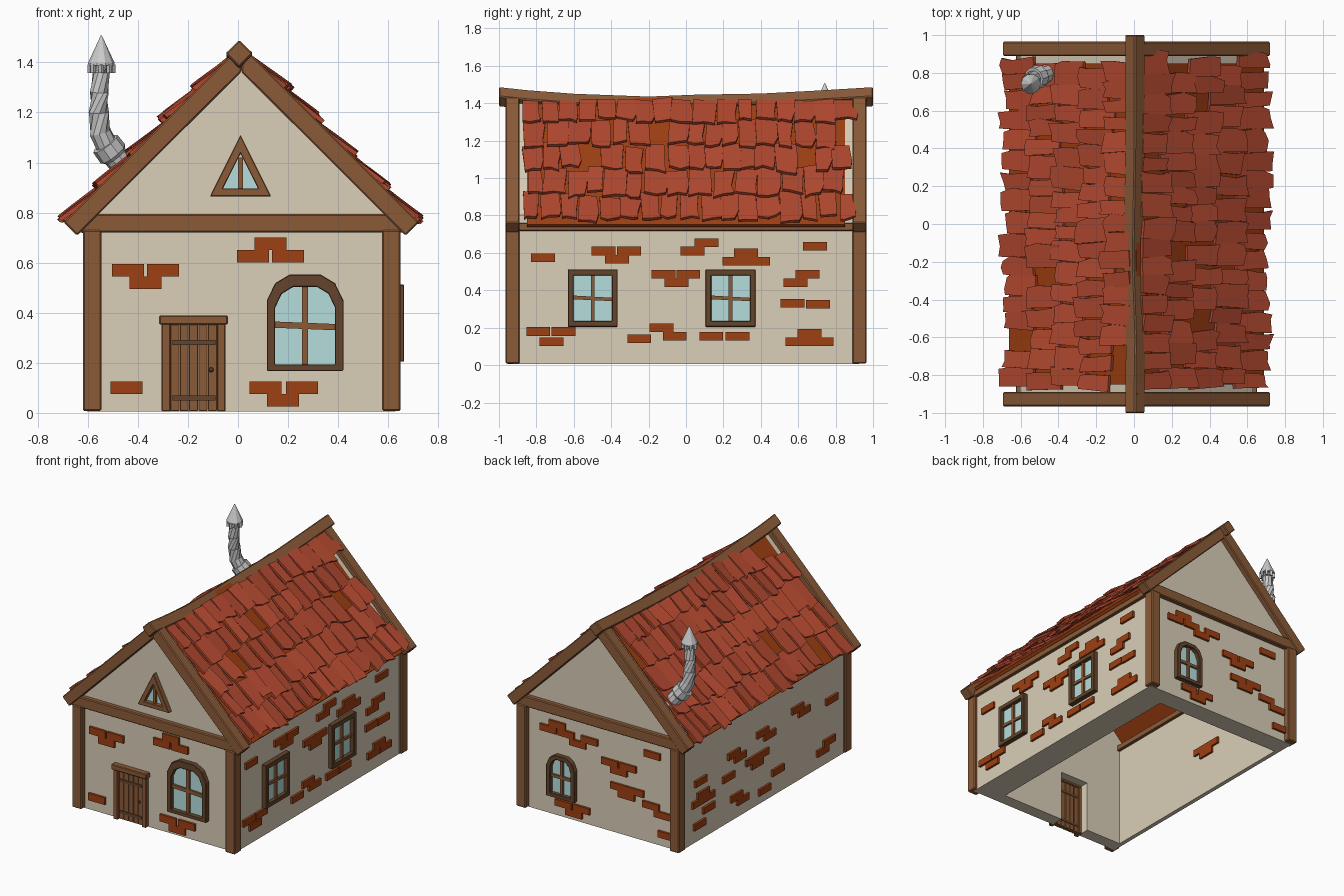
import bpy, bmesh, math, random
from mathutils import Vector

if "Cube" in bpy.data.objects:
    bpy.data.objects.remove(bpy.data.objects["Cube"])

random.seed(4)
CX = 0.013                      # house axis
XR, XL, Y = 0.63, 0.604, 0.925  # outer wall faces

def mat(name, c):
    m = bpy.data.materials.new(name)
    m.diffuse_color = (*c, 1)
    m.use_nodes = True
    m.node_tree.nodes["Principled BSDF"].inputs["Base Color"].default_value = m.diffuse_color
    return m

CREAM = mat("plaster", (0.70, 0.62, 0.48))
WOOD = mat("timber", (0.26, 0.105, 0.04))
DARK = mat("dark_timber", (0.13, 0.06, 0.025))
RED = mat("tile", (0.46, 0.068, 0.03))
BRICK = mat("brick", (0.34, 0.05, 0.006))
GLASS = mat("glass", (0.47, 0.73, 0.73))

# Wall mappings: u along the wall, v up, d outward from the wall face
def front(u, v, d): return (u, -Y - d, v)
def back(u, v, d): return (u, Y + d, v)
def right(u, v, d): return (XR + d, u, v)
def left(u, v, d): return (-XL - d, u, v)

def finish(name, bm, m=None, bevel=0):
    bmesh.ops.recalc_face_normals(bm, faces=bm.faces)
    me = bpy.data.meshes.new(name)
    bm.to_mesh(me)
    bm.free()
    ob = bpy.data.objects.new(name, me)
    bpy.context.collection.objects.link(ob)
    if m:
        me.materials.append(m)
    if bevel:
        b = ob.modifiers.new("bevel", 'BEVEL')
        b.width = bevel
        b.segments = 1
    return ob

def prism(bm, pts, d0, d1, f):
    a, b = ([bm.verts.new(f(u, v, d)) for u, v in pts] for d in (d0, d1))
    bm.faces.new(a)
    bm.faces.new(b)
    for i in range(len(pts)):
        j = (i + 1) % len(pts)
        bm.faces.new((a[i], a[j], b[j], b[i]))

def ring(bm, outer, inner, d0, d1, f):
    loops = [[bm.verts.new(f(u, v, d)) for u, v in p]
             for p, d in ((outer, d0), (outer, d1), (inner, d1), (inner, d0))]
    n = len(outer)
    for k in range(4):
        p, q = loops[k], loops[(k + 1) % 4]
        for i in range(n):
            j = (i + 1) % n
            bm.faces.new((p[i], p[j], q[j], q[i]))

def rect(u0, u1, v0, v1):
    return [(u0, v0), (u1, v0), (u1, v1), (u0, v1)]

def part(name, polys, d0, d1, f, m, bevel=0):
    bm = bmesh.new()
    for p in polys:
        prism(bm, p, d0, d1, f)
    return finish(name, bm, m, bevel)

def sweep(bm, pts, n=10):
    """Tube through (x, y, z, radius) points."""
    rings = []
    for i, p in enumerate(pts):
        t = Vector(pts[min(i + 1, len(pts) - 1)][:3]) - Vector(pts[max(i - 1, 0)][:3])
        q = t.to_track_quat('Z', 'Y')
        rings.append([bm.verts.new(Vector(p[:3]) + q @ Vector(
            (p[3] * math.cos(k * math.tau / n), p[3] * math.sin(k * math.tau / n), 0))) for k in range(n)])
    for a, b in zip(rings, rings[1:]):
        for k in range(n):
            bm.faces.new((a[k], a[(k + 1) % n], b[(k + 1) % n], b[k]))
    bm.faces.new(rings[0])
    bm.faces.new(rings[-1])

# Plaster walls, open underneath; the front one has the door opening
gable = [(XR, 0.005), (XR, 1.42 - XR + CX), (CX, 1.42), (-XL, 1.42 - XL - CX), (-XL, 0.005)]
part("front_wall", [gable + [(-0.29, 0.005), (-0.29, 0.37), (-0.065, 0.37), (-0.065, 0.005)]],
     -0.09, 0, front, CREAM)
part("back_wall", [gable], -0.14, 0, back, CREAM)
part("right_wall", [rect(-0.9, 0.9, 0.005, 0.75)], -0.2, 0, right, CREAM)
part("left_wall", [rect(-0.9, 0.9, 0.005, 0.75)], -0.03, 0, left, CREAM)

# Timber frame
for f, side in ((front, "front"), (back, "back")):
    part(side + "_posts", [rect(-0.62, -0.545, 0.008, 0.73), rect(0.575, 0.65, 0.008, 0.73)],
         -0.035, 0.04, f, WOOD, 0.006)
    part(side + "_tie_beam", [rect(-0.655, 0.68, 0.72, 0.795)], -0.03, 0.033, f, WOOD, 0.006)
    part(side + "_rafters", [[(CX, 1.472), (CX + s * 0.71, 0.762), (CX + s * 0.656, 0.708), (CX, 1.362)]
                             for s in (-1, 1)], -0.035, 0.04, f, WOOD, 0.006)
for f, side in ((right, "right"), (left, "left")):
    part(side + "_eaves_beam", [rect(-0.9, 0.9, 0.718, 0.76)], -0.05, 0.022, f, WOOD, 0.004)

# Sagging ridge beam
bm = bmesh.new()
prev = None
for y, z, dx in ((-1, 1.49, 0), (-0.85, 1.474, 0), (-0.6, 1.455, 0.004), (-0.2, 1.44, -0.01), (0.05, 1.45, -0.006),
                 (0.4, 1.456, 0), (0.7, 1.472, 0), (1, 1.49, 0)):
    cur = [bm.verts.new((0.005 + dx + a, y, z + b)) for a, b in
           ((0, 0), (0.055, -0.054), (0, -0.11), (-0.055, -0.054))]
    if prev:
        for k in range(4):
            bm.faces.new((prev[k], prev[k - 1], cur[k - 1], cur[k]))
    else:
        bm.faces.new(cur)
    prev = cur
bm.faces.new(prev)
finish("ridge_beam", bm, WOOD, 0.006)

# Roof boards under the tiles
part("roof_boards", [[(CX, 1.428), (CX + s * 0.675, 0.753), (CX + s * 0.66, 0.738), (CX, 1.398)]
                     for s in (-1, 1)], -Y - 0.85, -Y + 0.85, front, BRICK)

# Crooked overlapping roof tiles: s runs down the slope, h stands off it
R = math.sqrt(0.5)
for side, label in ((1, "right"), (-1, "left")):
    def slope(y, s, h):
        return (CX + side * (s + h) * R, y, 1.43 + (h - s) * R)
    bm = bmesh.new()
    for low in (0.955, 0.765, 0.58, 0.39, 0.21):
        y = -0.885 + random.uniform(0, 0.03)
        while y < 0.83:
            w = random.uniform(0.08, 0.125)
            if random.random() > 0.04:
                r = lambda a: random.uniform(-a, a)
                e, tw, lift = r(0.022), r(0.014), random.uniform(0.02, 0.034)
                top = max(low - random.uniform(0.19, 0.235), 0.03)
                pts = [(y + r(0.012), top), (y + w + r(0.012), top + r(0.01)),
                       (y + w + r(0.014), low - 0.06), (y + w - 0.004 + r(0.01), low + e + r(0.016)),
                       (y + w / 2 + r(0.02), low + e + r(0.014)), (y + 0.004 + r(0.01), low + e + r(0.016))]
                def tilted(u, s, d):
                    k = (s - top) / (low - top)
                    return slope(u, s, d + lift * k + tw * (u - y) / w + 0.003)
                prism(bm, pts, -0.002, 0.015, tilted)
            y += w + random.uniform(-0.004, 0.008)
    finish(label + "_roof_tiles", bm, RED)

# Exposed bricks
def bricks(name, cs, f, d0=-0.01, w=0.064, h=0.023):
    part(name, [rect(u - w, u + w, v - h, v + h) for u, v in cs], d0, 0.016, f, BRICK)

bricks("front_bricks", [(-.44, .57), (-.3, .57), (-.37, .52), (.13, .675), (.06, .625), (.2, .625),
                        (-.445, .1), (.11, .1), (.255, .1), (.18, .05)], front, h=0.025)
bricks("right_bricks", [(-.765, .575), (-.44, .61), (-.305, .61), (-.37, .565), (.11, .655), (.035, .61),
                        (.32, .6), (.26, .555), (.385, .555), (.69, .635), (-.12, .485), (.012, .485),
                        (-.05, .44), (.65, .485), (.585, .44), (.57, .33), (.705, .325), (-.79, .18),
                        (-.655, .18), (-.72, .125), (-.13, .2), (-.06, .155), (-.25, .14), (.135, .155),
                        (.275, .155), (.66, .17), (.595, .125), (.725, .125)], right)
bricks("back_bricks", [(.42, .6), (.28, .6), (.35, .645), (.1, .6), (.19, .555), (-.06, .49), (-.2, .49),
                       (-.13, .445), (-.39, .63), (-.13, .335), (-.26, .335), (-.19, .29), (.3, .1), (.16, .1),
                       (.22, .055), (-.38, .27), (-.47, .225), (-.5, .09)], back)
bricks("left_bricks", [(.71, .42), (.74, .28), (.62, .28), (.68, .325), (.72, .12), (.34, .47), (.27, .425),
                       (.4, .33), (.31, .16), (.24, .115), (.02, .5), (-.06, .455), (0, .09), (-.15, .17),
                       (-.37, .52), (-.44, .475), (-.75, .44), (-.72, .16), (-.65, .115)], left)
bricks("left_through_bricks", [(.02, .35), (.14, .35), (.08, .305), (.62, .2)], left, -0.045)

# Windows: frame ring, glass pane and glazing bars
def window(name, outer, inner, bars, f, m=DARK):
    bm = bmesh.new()
    ring(bm, outer, inner, -0.01, 0.034, f)
    finish(name + "_frame", bm, m, 0.003)
    part(name + "_glass", [inner], -0.01, 0.006, f, GLASS)
    part(name + "_bars", bars, 0, 0.02, f, WOOD)

def arch(u, hw, v0, v1):
    h = v1 - v0
    return [(u - hw, v0), (u + hw, v0), (u + hw, v0 + 0.73 * h), (u + hw * 0.78, v0 + 0.91 * h),
            (u + hw * 0.4, v1), (u - hw * 0.4, v1), (u - hw * 0.78, v0 + 0.91 * h), (u - hw, v0 + 0.73 * h)]

window("front_arched_window", arch(0.268, 0.153, 0.168, 0.553), arch(0.268, 0.12, 0.193, 0.503),
       [rect(0.256, 0.28, 0.19, 0.503), [(0.145, 0.34), (0.39, 0.33), (0.39, 0.355), (0.145, 0.365)]], front)
window("back_arched_window", arch(0.31, 0.11, 0.14, 0.44), arch(0.31, 0.08, 0.167, 0.41),
       [rect(0.3, 0.32, 0.165, 0.41), rect(0.23, 0.39, 0.275, 0.295)], back)
window("gable_window", [(-0.112, 0.865), (0.132, 0.865), (0.01, 1.11)],
       [(-0.06, 0.897), (0.08, 0.897), (0.01, 1.035)], [rect(0, 0.02, 0.895, 1.02)], front, WOOD)
for i, c in enumerate((-0.498, 0.238)):
    window("side_window_%d" % (i + 1), rect(c - 0.133, c + 0.133, 0.205, 0.512),
           rect(c - 0.103, c + 0.103, 0.235, 0.48),
           [rect(c - 0.01, c + 0.01, 0.235, 0.48),
            [(c - 0.103, 0.352), (c + 0.103, 0.342), (c + 0.103, 0.36), (c - 0.103, 0.372)]], right)

# Door
part("door_jambs", [rect(-0.305, -0.27, 0.005, 0.36), rect(-0.083, -0.05, 0.005, 0.36)], -0.03, 0.03, front, WOOD, 0.004)
part("door_lintel", [rect(-0.315, -0.04, 0.353, 0.39)], -0.03, 0.04, front, WOOD, 0.005)
part("door_planks", [rect(-0.27 + i * 0.0375, -0.2345 + i * 0.0375, 0.008, 0.354) for i in range(5)],
     -0.02, 0.012, front, WOOD, 0.002)
part("door_rails", [rect(-0.262, -0.09, z - 0.01, z + 0.01) for z in (0.06, 0.282)], -0.024, 0.018, front, DARK)
bm = bmesh.new()
bmesh.ops.create_icosphere(bm, subdivisions=2, radius=0.01)
bmesh.ops.translate(bm, verts=bm.verts, vec=(-0.107, -Y - 0.022, 0.172))
finish("door_knob", bm, DARK)

# Grey stove pipe with collar, vented crown and conical cap
bm = bmesh.new()
sweep(bm, [(-0.45, 0.80, 0.97, 0.045), (-0.515, 0.775, 1.05, 0.045), (-0.55, 0.76, 1.12, 0.044),
           (-0.556, 0.752, 1.2, 0.042), (-0.554, 0.745, 1.28, 0.038), (-0.546, 0.742, 1.36, 0.034),
           (-0.546, 0.742, 1.4, 0.034)])
finish("stove_pipe", bm)
bm = bmesh.new()
sweep(bm, [(-0.44, 0.803, 0.96, 0.048), (-0.49, 0.785, 1.025, 0.05), (-0.5, 0.782, 1.035, 0.062), (-0.53, 0.77, 1.075, 0.06)])
finish("pipe_collar", bm)
bm = bmesh.new()
sweep(bm, [(-0.546, 0.742, 1.388, 0.053), (-0.546, 0.742, 1.398, 0.053), (-0.546, 0.742, 1.508, 0.002)])
for k in range(8):
    a = k * math.tau / 8
    x, y = -0.546 + 0.045 * math.cos(a), 0.742 + 0.045 * math.sin(a)
    sweep(bm, [(x, y, 1.358, 0.011), (x, y, 1.392, 0.011)], 4)
finish("pipe_cap", bm)
